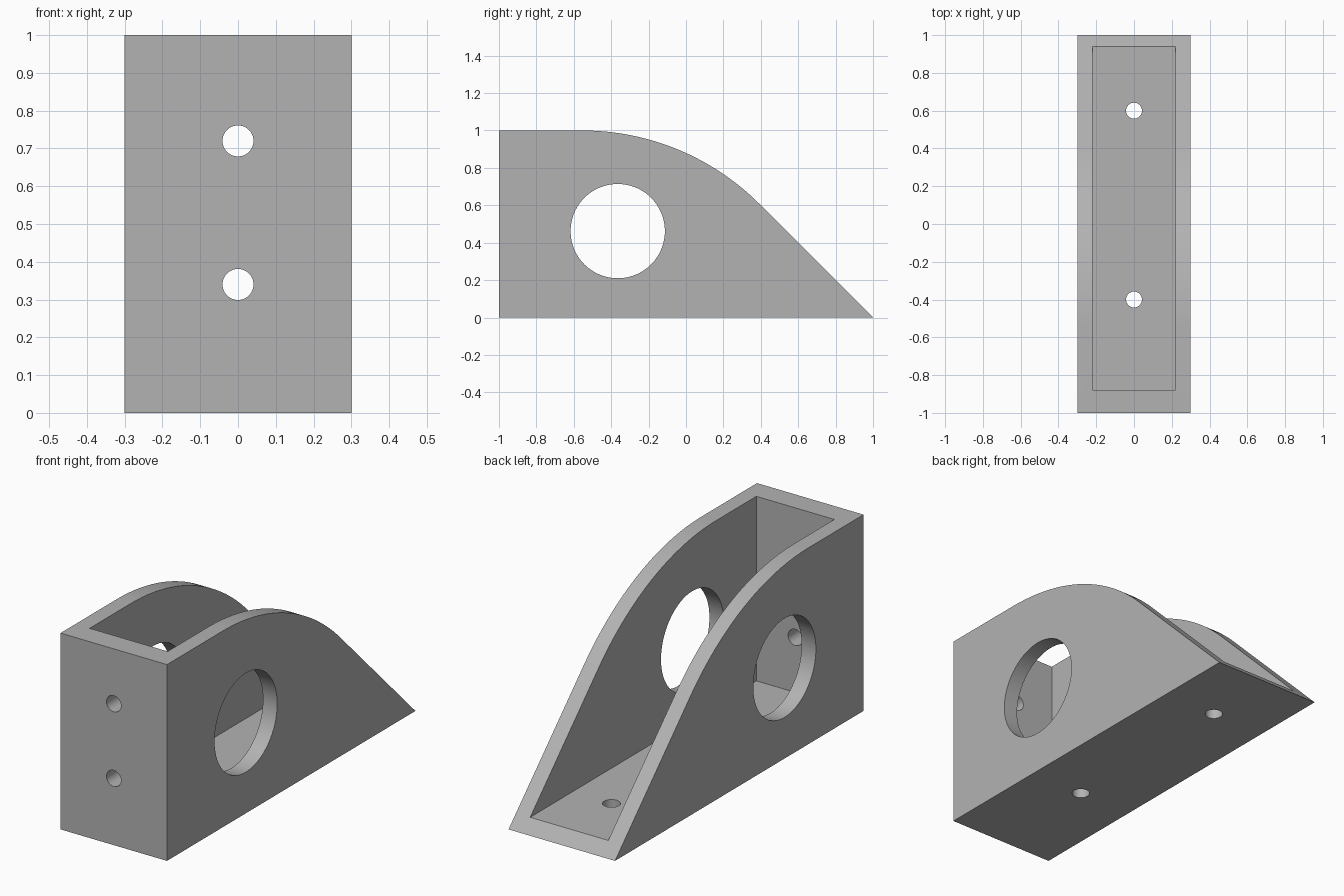
import bpy, bmesh, math
from mathutils import Matrix

cube = bpy.data.objects.get("Cube")
if cube:
    bpy.data.objects.remove(cube, do_unlink=True)

HALF_W, WALL, FLOOR, FRONT = 0.30, 0.08, 0.06, 0.12
ARC_R = 1.34

grey = bpy.data.materials.new("plain_grey")
grey.use_nodes = True
GREY = (0.45, 0.45, 0.45, 1)
grey.diffuse_color = GREY
grey.node_tree.nodes["Principled BSDF"].inputs["Base Color"].default_value = GREY


def finish(bm, name):
    bmesh.ops.recalc_face_normals(bm, faces=bm.faces)
    mesh = bpy.data.meshes.new(name)
    bm.to_mesh(mesh)
    bm.free()
    mesh.materials.append(grey)
    ob = bpy.data.objects.new(name, mesh)
    bpy.context.collection.objects.link(ob)
    return ob


def extruded_profile(name, points, half):
    """Side profile in (y, z), extruded across x."""
    bm = bmesh.new()
    face = bm.faces.new([bm.verts.new((-half, y, z)) for y, z in points])
    out = bmesh.ops.extrude_face_region(bm, geom=[face])
    verts = [v for v in out["geom"] if isinstance(v, bmesh.types.BMVert)]
    bmesh.ops.translate(bm, verts=verts, vec=(2 * half, 0, 0))
    return finish(bm, name)


def cylinder(name, centre, radius, depth, axis, sides=64):
    turn = {"X": Matrix.Rotation(math.pi / 2, 4, "Y"),
            "Y": Matrix.Rotation(math.pi / 2, 4, "X"),
            "Z": Matrix.Identity(4)}[axis]
    bm = bmesh.new()
    bmesh.ops.create_cone(bm, cap_ends=True, segments=sides, radius1=radius,
                          radius2=radius, depth=depth,
                          matrix=Matrix.Translation(centre) @ turn)
    return finish(bm, name)


# Solid body: flat top, arc tangent to a 45 degree slope
arc_y = -ARC_R * (math.sqrt(2) - 1)
profile = [(-1, 0), (1, 0)]
for i in range(32, -1, -1):
    a = math.radians(45) * i / 32
    profile.append((arc_y + ARC_R * math.sin(a), 1 - ARC_R + ARC_R * math.cos(a)))
profile.append((-1, 1))
bracket = extruded_profile("bracket", profile, HALF_W)

# Cavity open to the top and the back
y0 = -1 + FRONT
cutters = [extruded_profile("cavity_cutter",
                            [(y0, FLOOR), (1.2, FLOOR), (1.2, 1.2), (y0, 1.2)],
                            HALF_W - WALL)]

# Large opening through both side walls
cutters.append(cylinder("side_opening_cutter", (0, -0.365, 0.462), 0.252, 1, "X", 96))

# Screw holes in the front wall and the floor
for z in (0.34, 0.72):
    cutters.append(cylinder("front_hole_cutter", (0, -0.95, z), 0.041, 0.4, "Y"))
for y in (-0.4, 0.6):
    cutters.append(cylinder("floor_hole_cutter", (0, y, 0.02), 0.042, 0.2, "Z"))

bpy.context.view_layer.objects.active = bracket
for cutter in cutters:
    cutter.hide_render = True
    mod = bracket.modifiers.new("cut", "BOOLEAN")
    mod.operation, mod.solver, mod.object = "DIFFERENCE", "EXACT", cutter
    bpy.ops.object.modifier_apply(modifier=mod.name)
    bpy.data.objects.remove(cutter, do_unlink=True)

# Smooth curved walls, sharp edges
bpy.ops.object.select_all(action="DESELECT")
bracket.select_set(True)
bpy.ops.object.shade_smooth_by_angle(angle=math.radians(30))
